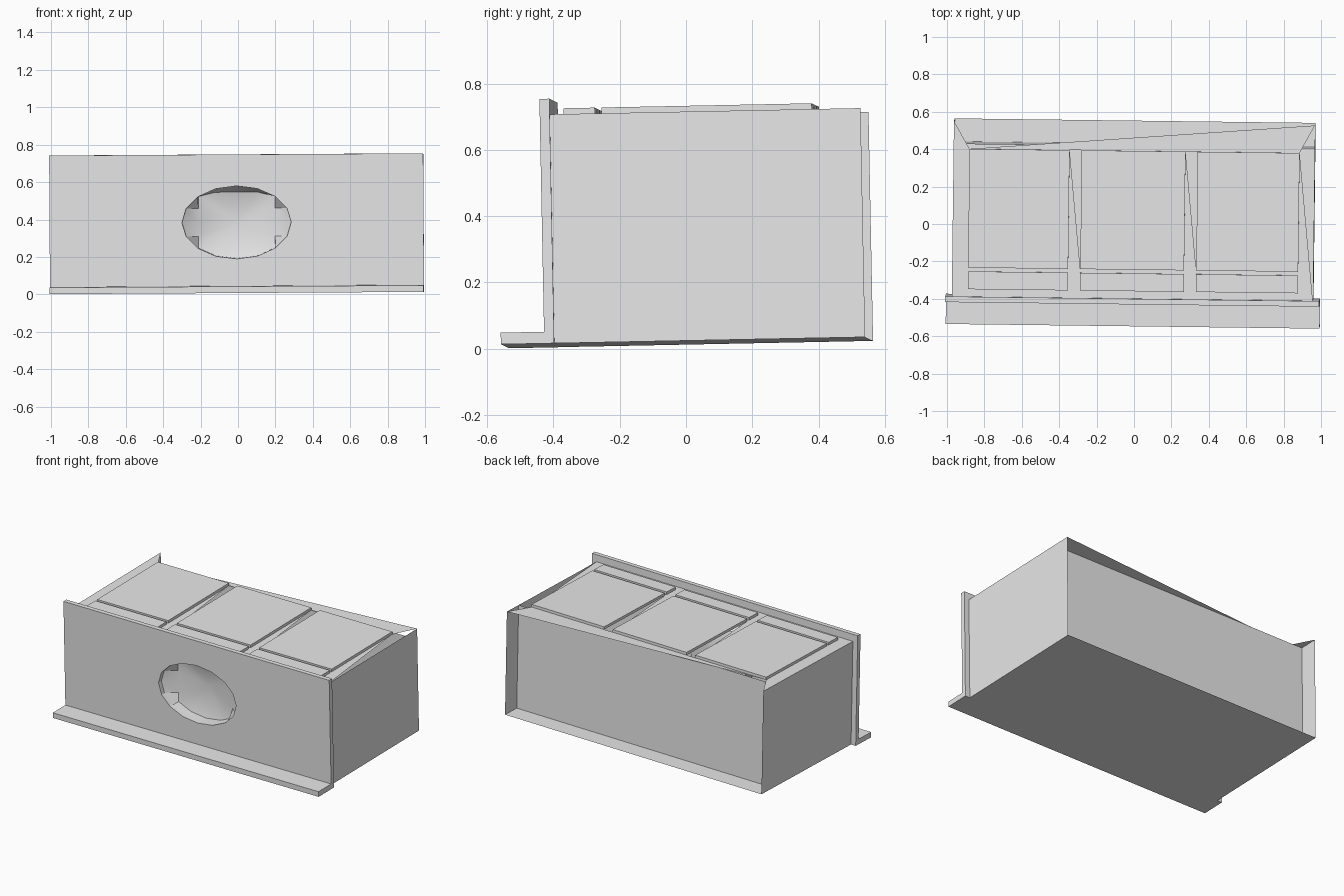
import bpy, bmesh, math
from mathutils import Matrix, Vector

cube = bpy.data.objects.get("Cube")
if cube:
    bpy.data.objects.remove(cube, do_unlink=True)

# One plain grey material
grey = bpy.data.materials.new("plain grey")
grey.use_nodes = True
COLOUR = (0.8, 0.8, 0.8, 1)
grey.diffuse_color = COLOUR
grey.node_tree.nodes["Principled BSDF"].inputs["Base Color"].default_value = COLOUR

# The whole unit stands slightly askew
TILT = Matrix.Rotation(-0.0125, 4, 'Z') @ Matrix.Rotation(-0.006, 4, 'Y') @ Matrix.Rotation(0.02, 4, 'X')

W = 0.965                  # half width of the body
FRONT, REAR = -0.385, 0.553
FLOOR, TOP = 0.018, 0.709
BACK = 0.43                # recessed back panel


def finish(name, bm):
    bm.transform(TILT)
    mesh = bpy.data.meshes.new(name)
    bm.to_mesh(mesh)
    bm.free()
    mesh.materials.append(grey)
    obj = bpy.data.objects.new(name, mesh)
    bpy.context.collection.objects.link(obj)
    return obj


def box(name, x0, x1, y0, y1, z0, z1):
    bm = bmesh.new()
    bmesh.ops.create_cube(bm, size=1)
    for v in bm.verts:
        v.co = Vector(((x0 + x1) / 2 + v.co.x * (x1 - x0),
                       (y0 + y1) / 2 + v.co.y * (y1 - y0),
                       (z0 + z1) / 2 + v.co.z * (z1 - z0)))
    return finish(name, bm)


def sheet(name, polygons):
    bm = bmesh.new()
    for poly in polygons:
        bm.faces.new([bm.verts.new(p) for p in poly])
    return finish(name, bm)


def rect(x0, x1, y0, y1):
    return [(x0, y0), (x1, y0), (x1, y1), (x0, y1)]


# Thin shell: floor, side walls and recessed back
sheet("floor", [[(x, y, FLOOR) for x, y in rect(-W, W, FRONT, REAR)]])
for name, x in (("right_wall", -W), ("left_wall", W)):
    sheet(name, [[(x, y, z) for y, z in rect(FRONT, REAR, FLOOR, TOP)]])
sheet("back_panel", [[(x, BACK, z) for x, z in rect(-W, W, FLOOR, TOP)]])

# Lids in three columns and two rows
COLUMNS = [(-0.88, -0.345), (-0.28, 0.275), (0.34, 0.885)]
LID_ROWS = [("small_lid", -0.345, -0.25), ("large_lid", -0.23, 0.405)]
for row, y0, y1 in LID_ROWS:
    for i, (x0, x1) in enumerate(COLUMNS):
        box(f"{row}_{i + 1}", x0, x1, y0, y1, TOP, 0.727)

# Top frame around the lids, with open slivers
L, R, LID_BACK = COLUMNS[0][0], COLUMNS[2][1], 0.405
frame = [
    rect(L, R, FRONT, -0.345),
    rect(L, R, -0.25, -0.23),
    [(-W, FRONT), (L, FRONT), (L, LID_BACK), (-W, REAR)],
    [(R, FRONT), (W, FRONT), (R, LID_BACK)],
    [(L, LID_BACK), (R, LID_BACK), (W, REAR)],
]
for a, b in zip(COLUMNS, COLUMNS[1:]):
    frame.append(rect(a[1], b[0], -0.345, -0.25))
    frame.append([(a[1], -0.23), (b[0], -0.23), (a[1], LID_BACK)])
sheet("top_frame", [[(x, y, TOP) for x, y in poly] for poly in frame])

# Front panel with an oval opening
PANEL_Y, CZ, N = -0.415, 0.393, 16
oval = [(0.292 * math.cos(2 * math.pi * i / N), CZ + 0.195 * math.sin(2 * math.pi * i / N))
        for i in range(N)]
bm = bmesh.new()
edges = []
for loop in (rect(-1, 1, FLOOR, 0.756), oval):
    vs = [bm.verts.new((x, PANEL_Y, z)) for x, z in loop]
    edges += [bm.edges.new((vs[i], vs[(i + 1) % len(vs)])) for i in range(len(vs))]
bmesh.ops.triangle_fill(bm, edges=edges, use_beauty=True)
ext = bmesh.ops.extrude_face_region(bm, geom=bm.faces[:], use_keep_orig=True)
for g in ext["geom"]:
    if isinstance(g, bmesh.types.BMVert):
        g.co.y = FRONT
bmesh.ops.recalc_face_normals(bm, faces=bm.faces[:])
finish("front_panel", bm)

# Faceted bowl behind the opening
bm = bmesh.new()
rim = [bm.verts.new((x, FRONT, z)) for x, z in oval]
inner = [bm.verts.new((max(-0.205, min(0.205, x)), -0.33, min(0.553, z))) for x, z in oval]
tip = bm.verts.new((0, -0.28, CZ))
for i in range(N):
    j = (i + 1) % N
    bm.faces.new((rim[i], rim[j], inner[j], inner[i]))
    bm.faces.new((inner[i], inner[j], tip))
bmesh.ops.recalc_face_normals(bm, faces=bm.faces[:])
bowl = finish("opening_bowl", bm)
bpy.context.view_layer.objects.active = bowl
bowl.select_set(True)
bpy.ops.object.shade_smooth_by_angle(angle=math.radians(25))

# Ledge along the foot of the front panel
box("front_ledge", -1, 1, -0.546, FRONT, FLOOR, 0.053)
